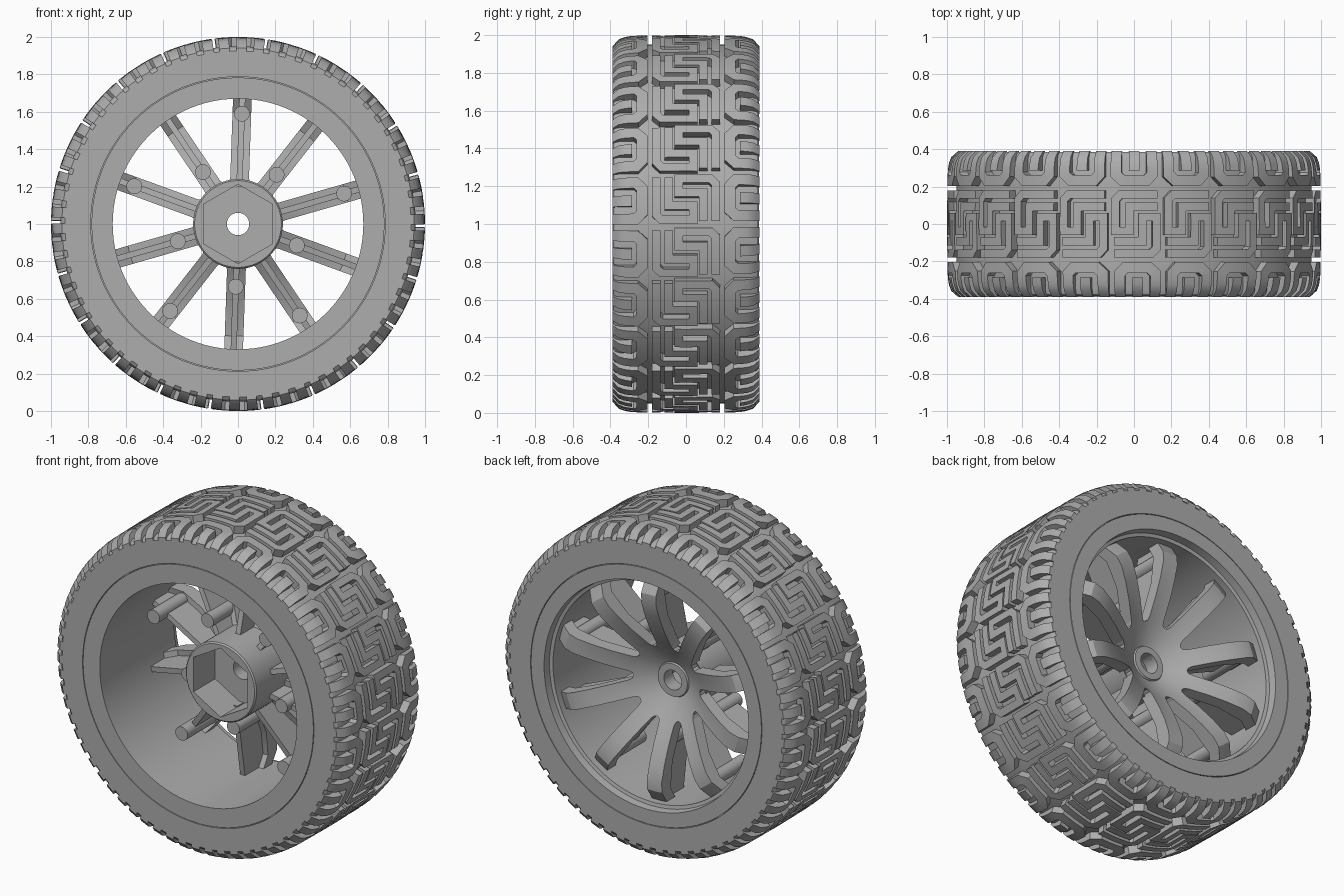
import bpy, bmesh, math
from math import sin, cos, pi, radians, hypot, atan2
from mathutils import Vector

cube = bpy.data.objects.get("Cube")
if cube:
    bpy.data.objects.remove(cube)

GREY = (0.42, 0.42, 0.42, 1)
mat = bpy.data.materials.new("mid grey")
mat.use_nodes = True
mat.diffuse_color = GREY
mat.node_tree.nodes["Principled BSDF"].inputs["Base Color"].default_value = GREY


def polar(r, a, y):
    """Point at radius r and angle a about the axle, at depth y."""
    return Vector((r * cos(a), y, 1 + r * sin(a)))


def finish(name, bm, smooth=True):
    bmesh.ops.recalc_face_normals(bm, faces=bm.faces)
    me = bpy.data.meshes.new(name)
    bm.to_mesh(me)
    bm.free()
    ob = bpy.data.objects.new(name, me)
    bpy.context.collection.objects.link(ob)
    me.materials.append(mat)
    if smooth:
        shade(ob)
    return ob


def shade(ob):
    bpy.ops.object.select_all(action="DESELECT")
    ob.select_set(True)
    bpy.context.view_layer.objects.active = ob
    bpy.ops.object.shade_smooth_by_angle(angle=radians(30))


def lathe(name, profile, n=96):
    """Revolve a closed (radius, depth) profile about the axle."""
    bm = bmesh.new()
    rings = [[bm.verts.new(polar(r, 2 * pi * i / n, y)) for r, y in profile] for i in range(n)]
    m = len(profile)
    for i in range(n):
        a, b = rings[i], rings[(i + 1) % n]
        for j in range(m):
            k = (j + 1) % m
            bm.faces.new((a[j], a[k], b[k], b[j]))
    return finish(name, bm)


def prism(bm, lower, upper):
    """Solid between two matching outlines."""
    a = [bm.verts.new(p) for p in lower]
    b = [bm.verts.new(p) for p in upper]
    bm.faces.new(a)
    bm.faces.new(b[::-1])
    for i in range(len(a)):
        k = (i + 1) % len(a)
        bm.faces.new((a[i], b[i], b[k], a[k]))


def cut(ob, cutter):
    mod = ob.modifiers.new("cut", "BOOLEAN")
    mod.operation, mod.solver, mod.object = "DIFFERENCE", "EXACT", cutter
    bpy.ops.object.select_all(action="DESELECT")
    bpy.context.view_layer.objects.active = ob
    ob.select_set(True)
    bpy.ops.object.modifier_apply(modifier=mod.name)
    bpy.data.objects.remove(cutter)
    shade(ob)


def both_sides(half):
    """Complete a profile by mirroring it in depth."""
    return half + [(r, -y) for r, y in reversed(half)]


# Tyre carcass and rim barrel
lathe("tyre_carcass", both_sides([(.787, -.386), (.925, -.386), (.94, -.375), (.95, -.35), (.95, -.2)]))
lathe("rim_barrel", [(.67, -.386), (.783, -.386), (.783, -.37), (.8, -.37), (.8, .37),
                     (.783, .37), (.783, .386), (.695, .386), (.69, .34), (.67, .335)])

# Tread lugs: ribbons bent round the tyre
CELLS = 22
PITCH = 2 * pi / CELLS
CROWN = [(0, 1), (.28, .997), (.34, .987), (.37, .97), (.39, .94)]


def crown(y):
    y = abs(y)
    for (y0, r0), (y1, r1) in zip(CROWN, CROWN[1:]):
        if y <= y1:
            return r0 + (r1 - r0) * (y - y0) / (y1 - y0)
    return CROWN[-1][1]


def ribbon(bm, path, width, shift):
    """Thick mitred stroke along (depth, arc) points, raised off the carcass."""
    pts = [Vector(p) for p in path]
    fine = []
    for a, b in zip(pts, pts[1:]):
        n = max(1, math.ceil((b - a).length / .04))
        fine += [a.lerp(b, i / n) for i in range(n)]
    fine.append(pts[-1])
    rows = []
    for i, p in enumerate(fine):
        d0 = (p - fine[i - 1]).normalized() if i else (fine[1] - p).normalized()
        d1 = (fine[i + 1] - p).normalized() if i < len(fine) - 1 else d0
        n = Vector((-d0.y - d1.y, d0.x + d1.x)).normalized()
        off = n * (width / 2 / max(.5, n.dot(Vector((-d0.y, d0.x)))))
        row = []
        for q, top in ((p + off, 0), (p + off, 1), (p - off, 1), (p - off, 0)):
            r = crown(q.x) if top else min(.945, crown(q.x) - .02)
            row.append(bm.verts.new(polar(r, q.y + shift, q.x)))
        rows.append(row)
    for a, b in zip(rows, rows[1:]):
        for j in range(3):
            bm.faces.new((a[j], a[j + 1], b[j + 1], b[j]))
    bm.faces.new(rows[0])
    bm.faces.new(rows[-1][::-1])


CENTRE_HOOK = [(-.158, .25), (-.158, .05), (-.13, .022), (.038, .022),
               (.038, .098), (-.092, .098), (-.092, .25)]
SHOULDER_HOOK = [(.389, .045), (.265, .045), (.233, .075), (.233, .205), (.265, .24), (.389, .24)]
FINGER = [(.389, .142), (.285, .142)]
for name, strokes in (("centre_tread", [(CENTRE_HOOK, .044)]),
                      ("shoulder_tread", [(SHOULDER_HOOK, .058), (FINGER, .058)])):
    bm = bmesh.new()
    for i in range(CELLS):
        for path, width in strokes:
            turned = [(-y, PITCH - .02 - s) for y, s in path]
            ribbon(bm, path, width, i * PITCH)
            ribbon(bm, turned, width, i * PITCH)
    finish(name, bm)

# Dished wheel face, with windows cut between the spokes
FACE = [(.06, .13), (.1, .13), (.105, .12), (.16, .145), (.25, .205), (.35, .26),
        (.45, .305), (.54, .335), (.6, .335), (.69, .28)]
BACK = [(.69, .2), (.6, .25), (.45, .225), (.25, .125), (.16, .07), (.06, .05)]
face = lathe("spoke_face", FACE + BACK)
SPOKES = [radians(88 - 36 * k) for k in range(10)]
HALF = .05
side = [(.225, 0), (.231, .017), (.25, .0285)]
end = radians(18) - math.asin(HALF / .685)
side += [(.685 * cos(end * t), .685 * sin(end * t)) for t in (1, .5)]
outline = side + [(.685, 0)] + [(a, -b) for a, b in reversed(side[1:])]
bm = bmesh.new()
for a in SPOKES:
    mid = a - radians(18)
    ring = [(hypot(u, v), mid + atan2(v, u)) for u, v in outline]
    prism(bm, [polar(r, t, -.1) for r, t in ring], [polar(r, t, .5) for r, t in ring])
cut(face, finish("window_cutter", bm, False))

# Hub with a hexagonal socket
hub = lathe("hub", [(.06, -.17), (.232, -.17), (.24, -.162), (.24, .15), (.16, .1), (.06, .1)], 64)
bm = bmesh.new()
hexagon = [pi / 6 + i * pi / 3 for i in range(6)]
prism(bm, [polar(.212, a, -.3) for a in hexagon], [polar(.212, a, .04) for a in hexagon])
cut(hub, finish("hex_cutter", bm, False))

# Stiffening ribs behind the spokes, each with a round post
RIB = [(.2, -.02), (.68, .08), (.68, .24), (.55, .27), (.2, .12)]
ribs, posts = bmesh.new(), bmesh.new()
for k, a in enumerate(SPOKES):
    across = Vector((-sin(a), 0, cos(a))) * .016
    edge = [polar(r, a, y) for r, y in RIB]
    prism(ribs, [p - across for p in edge], [p + across for p in edge])
    radius, back = ((.59, .29), (.335, .2))[k % 2]
    spot = polar(radius, a, 0)
    disc = [spot + Vector((cos(t), 0, sin(t))) * .042 for t in [i * pi / 12 for i in range(24)]]
    prism(posts, [p + Vector((0, -.03, 0)) for p in disc], [p + Vector((0, back, 0)) for p in disc])
finish("spoke_ribs", ribs)
finish("screw_posts", posts)
